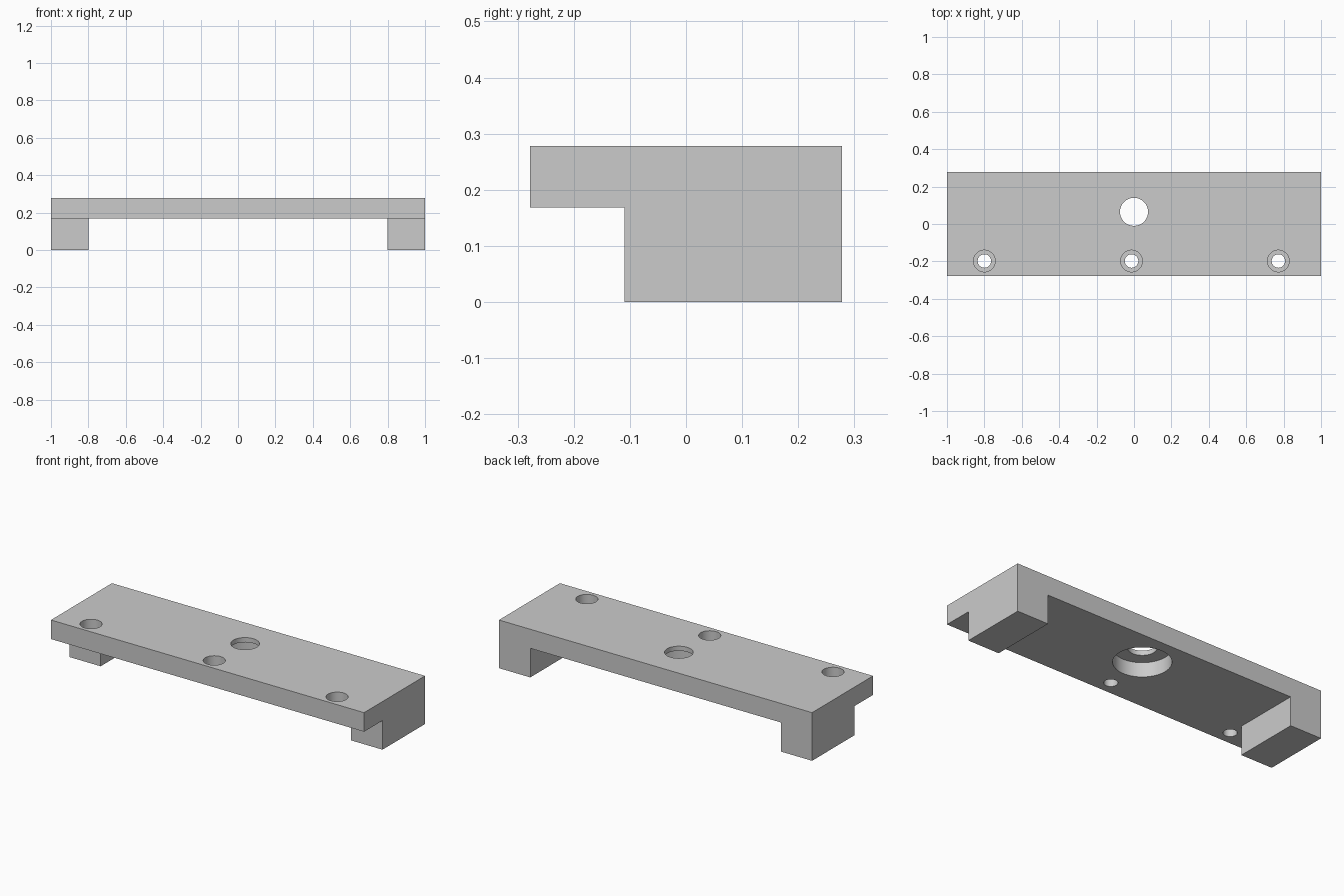
import bpy
import bmesh
from mathutils import Vector

cube = bpy.data.objects.get("Cube")
if cube:
    bpy.data.objects.remove(cube, do_unlink=True)

HALF_X, HALF_Y, TOP, UNDER = 1.0, 0.278, 0.278, 0.168
LEG_X, LEG_Y = 0.8, -0.11

grey = bpy.data.materials.new("light grey")
grey.use_nodes = True
colour = (0.6, 0.6, 0.6, 1)
grey.diffuse_color = colour
grey.node_tree.nodes["Principled BSDF"].inputs["Base Color"].default_value = colour

# Plate: a box split along the leg outlines
bm = bmesh.new()
bmesh.ops.create_cube(bm, size=1)
bmesh.ops.scale(bm, vec=(2 * HALF_X, 2 * HALF_Y, TOP - UNDER), verts=bm.verts)
bmesh.ops.translate(bm, vec=(0, 0, (TOP + UNDER) / 2), verts=bm.verts)
for point, normal in (((LEG_X, 0, 0), (1, 0, 0)),
                      ((-LEG_X, 0, 0), (1, 0, 0)),
                      ((0, LEG_Y, 0), (0, 1, 0))):
    bmesh.ops.bisect_plane(bm, geom=bm.verts[:] + bm.edges[:] + bm.faces[:],
                           plane_co=point, plane_no=normal)

# Legs: the rear end patches of the underside pulled to the ground
bm.normal_update()
patches = [f for f in bm.faces if f.normal.z < -0.9
           and abs(f.calc_center_median().x) > LEG_X
           and f.calc_center_median().y > LEG_Y]
made = bmesh.ops.extrude_face_region(bm, geom=patches)["geom"]
bmesh.ops.delete(bm, geom=patches, context='FACES')
for v in made:
    if isinstance(v, bmesh.types.BMVert):
        v.co.z = 0
bmesh.ops.dissolve_limit(bm, angle_limit=0.01, verts=bm.verts, edges=bm.edges)
bmesh.ops.recalc_face_normals(bm, faces=bm.faces)

mesh = bpy.data.meshes.new("mounting_bracket")
bm.to_mesh(mesh)
bm.free()
mesh.materials.append(grey)
bracket = bpy.data.objects.new("mounting_bracket", mesh)
bpy.context.collection.objects.link(bracket)


def drill(x, y, radius, low, high):
    """Cut a round vertical hole between two heights."""
    bpy.ops.mesh.primitive_cylinder_add(vertices=64, radius=radius, depth=high - low,
                                        location=(x, y, (low + high) / 2))
    cutter = bpy.context.object
    cutter.name = "hole_cutter"
    cutter.hide_render = True
    cutter.data.materials.append(grey)
    bpy.ops.object.select_all(action='DESELECT')
    bpy.context.view_layer.objects.active = bracket
    bracket.select_set(True)
    mod = bracket.modifiers.new("hole", 'BOOLEAN')
    mod.operation = 'DIFFERENCE'
    mod.solver = 'EXACT'
    mod.object = cutter
    bpy.ops.object.modifier_apply(modifier=mod.name)
    bpy.data.objects.remove(cutter, do_unlink=True)


# Counterbored screw holes along the front
for x in (-0.8, -0.013, 0.772):
    drill(x, -0.198, 0.058, TOP - 0.06, TOP + 0.1)
    drill(x, -0.198, 0.036, UNDER - 0.1, TOP + 0.1)

# Central hole with a wide bearing seat below
drill(0, 0.065, 0.15, UNDER - 0.1, UNDER + 0.083)
drill(0, 0.065, 0.075, UNDER - 0.1, TOP + 0.1)

bpy.ops.object.shade_smooth_by_angle()
